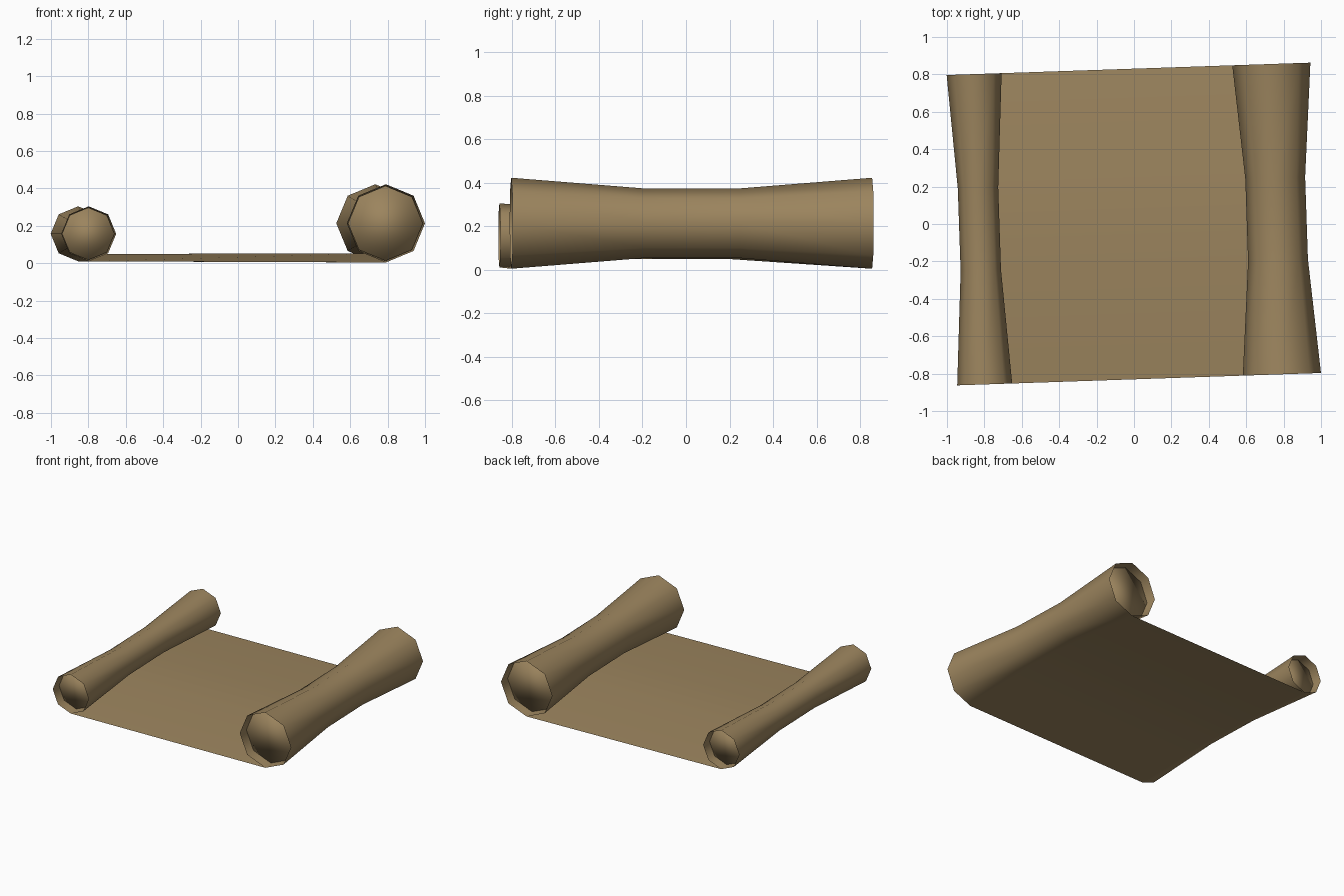
import bpy, bmesh, math
from mathutils import Matrix

if "Cube" in bpy.data.objects:
    bpy.data.objects.remove(bpy.data.objects["Cube"])

TURN = Matrix.Rotation(math.radians(1.95), 4, 'Z')   # whole scroll sits slightly askew
HALF, WAIST, INSET = 0.83, 0.22, 0.07
LEFT = dict(x=-0.827, z=0.157, r_end=0.147, r_mid=0.108)
RIGHT = dict(x=0.763, z=0.213, r_end=0.209, r_mid=0.160)

paper = bpy.data.materials.new("parchment_brown")
paper.diffuse_color = (0.332, 0.233, 0.112, 1)
paper.use_nodes = True
paper.node_tree.nodes["Principled BSDF"].inputs["Base Color"].default_value = paper.diffuse_color


def finish(name, bm):
    bm.transform(TURN)
    me = bpy.data.meshes.new(name)
    bm.to_mesh(me)
    bm.free()
    me.materials.append(paper)
    me.polygons.foreach_set("use_smooth", [True] * len(me.polygons))
    bpy.context.collection.objects.link(bpy.data.objects.new(name, me))


def radius(roll, y):
    t = max(0, (abs(y) - WAIST) / (HALF - WAIST))
    return roll["r_mid"] + t * (roll["r_end"] - roll["r_mid"])


def octagon_tube(name, roll, half, scale, capped):
    """Eight-sided waisted tube along y."""
    bm = bmesh.new()
    rings = []
    for y in (-half, -WAIST, WAIST, half):
        r = radius(roll, y) * scale
        rings.append([bm.verts.new((roll["x"] + r * math.cos(i * math.pi / 4), y,
                                    roll["z"] + r * math.sin(i * math.pi / 4)))
                      for i in range(8)])
    for a, b in zip(rings, rings[1:]):
        for i in range(8):
            j = (i + 1) % 8
            bm.faces.new((a[j], a[i], b[i], b[j]))
    if capped:
        bm.faces.new(rings[0])
        bm.faces.new(rings[-1][::-1])
    bmesh.ops.recalc_face_normals(bm, faces=bm.faces)
    finish(name, bm)


# Rolls: open outer wrap with a capped core set slightly inside it
for side, roll in (("left", LEFT), ("right", RIGHT)):
    octagon_tube(side + "_roll_wrap", roll, HALF, 1.0, False)
    octagon_tube(side + "_roll_core", roll, HALF - INSET, 0.985, True)

# Thin sheet joining the rolls, following their lowest edge
bm = bmesh.new()
rows = [[bm.verts.new((r["x"], y, r["z"] - radius(r, y))) for r in (LEFT, RIGHT)]
        for y in (-HALF, -WAIST, WAIST, HALF)]
for a, b in zip(rows, rows[1:]):
    bm.faces.new((a[0], a[1], b[1], b[0]))
finish("open_sheet", bm)
